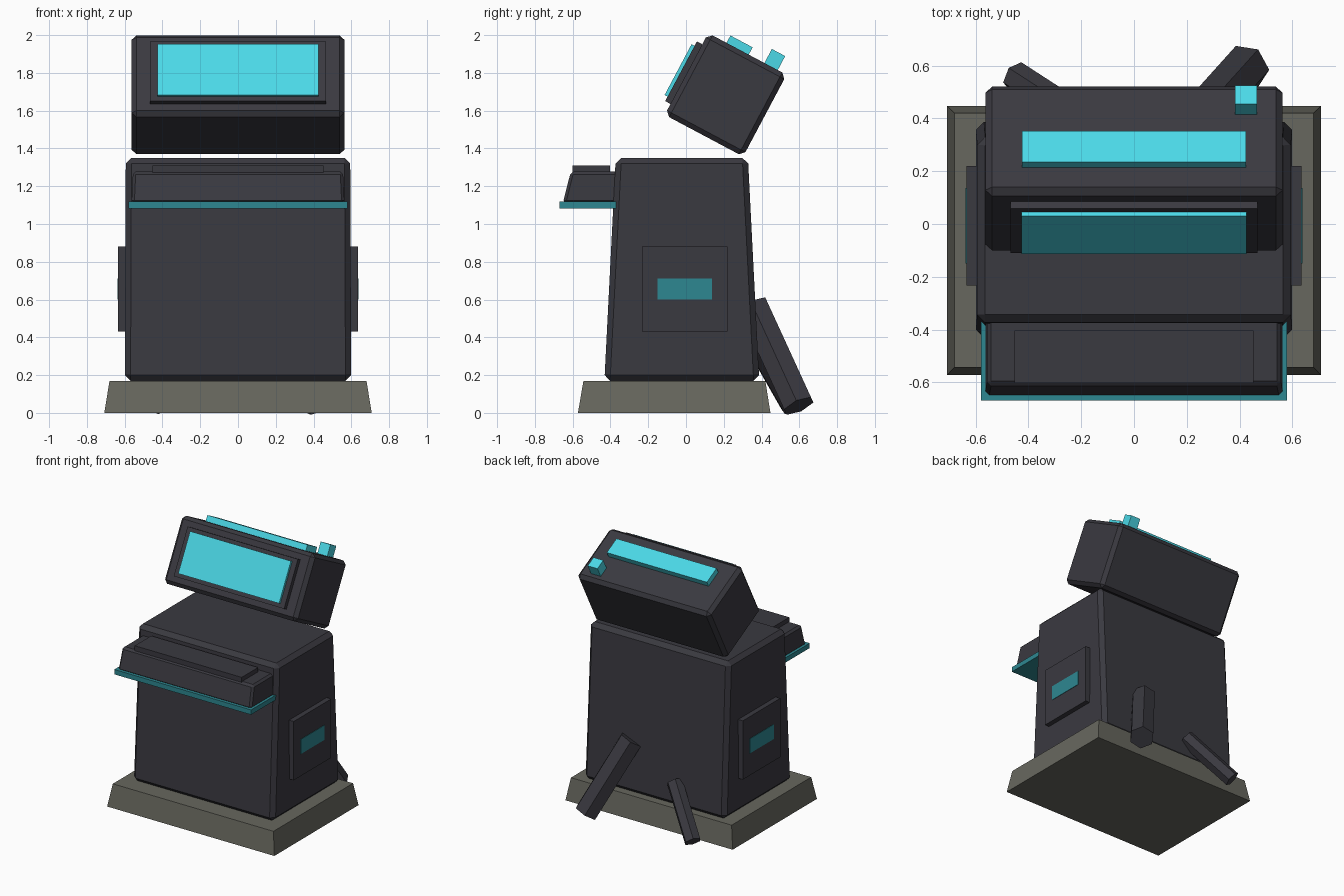
import bpy, bmesh, math
from mathutils import Matrix, Vector

if "Cube" in bpy.data.objects:
    bpy.data.objects.remove(bpy.data.objects["Cube"])


def material(name, rgb):
    m = bpy.data.materials.new(name)
    m.diffuse_color = (*rgb, 1)
    m.use_nodes = True
    m.node_tree.nodes["Principled BSDF"].inputs["Base Color"].default_value = m.diffuse_color
    return m


CASE = material("dark_casing", (0.042, 0.041, 0.051))
STONE = material("grey_plinth", (0.135, 0.135, 0.112))
GLOW = material("bright_cyan", (0.070, 0.69, 0.80))
TEAL = material("dim_teal", (0.027, 0.245, 0.285))


def block(name, mat, low, high, bevel=0, matrix=None):
    """Tapered box: low and high are (half width, y front, y back, z), centred on x."""
    return solid(name, mat, [(-low[0], low[0], *low[1:]), (-high[0], high[0], *high[1:])], bevel, matrix)


def box(name, mat, xs, ys, zs, bevel=0, matrix=None):
    return solid(name, mat, [(*xs, *ys, zs[0]), (*xs, *ys, zs[1])], bevel, matrix)


def solid(name, mat, rings, bevel, matrix):
    bm = bmesh.new()
    loops = [[bm.verts.new(p) for p in ((a, c, z), (b, c, z), (b, d, z), (a, d, z))]
             for a, b, c, d, z in rings]
    return finish(name, mat, bm, loops, bevel, matrix)


def finish(name, mat, bm, loops, bevel=0, matrix=None):
    lo, hi = loops
    n = len(lo)
    bm.faces.new(lo[::-1])
    bm.faces.new(hi)
    for i in range(n):
        j = (i + 1) % n
        bm.faces.new((lo[i], lo[j], hi[j], hi[i]))
    bmesh.ops.recalc_face_normals(bm, faces=bm.faces)
    me = bpy.data.meshes.new(name)
    bm.to_mesh(me)
    bm.free()
    me.materials.append(mat)
    ob = bpy.data.objects.new(name, me)
    bpy.context.collection.objects.link(ob)
    if matrix:
        ob.matrix_world = matrix
    if bevel:
        mod = ob.modifiers.new("chamfer", "BEVEL")
        mod.width, mod.segments, mod.limit_method = bevel, 1, 'NONE'
    return ob


def strut(name, bottom, top, radius, corner):
    """Six-sided rod; corner is the direction of its first edge."""
    b, t = Vector(bottom), Vector(top)
    axis = (t - b).normalized()
    u = Vector(corner)
    u = (u - axis * u.dot(axis)).normalized()
    v = axis.cross(u)
    bm = bmesh.new()
    loops = [[bm.verts.new(c + radius * (u * math.cos(k * math.pi / 3) + v * math.sin(k * math.pi / 3)))
              for k in range(6)] for c in (b, t)]
    return finish(name, CASE, bm, loops)


# Plinth and cabinet
block("plinth", STONE, (0.708, -0.572, 0.447, 0), (0.68, -0.543, 0.42, 0.17))
block("cabinet", CASE, (0.599, -0.432, 0.388, 0.17), (0.594, -0.372, 0.328, 1.35), 0.03)

# Side panels with teal plates
for side, s in (("left", -1), ("right", 1)):
    box(side + "_panel", CASE, sorted((s * 0.55, s * 0.635)), (-0.233, 0.22), (0.43, 0.88))
    box(side + "_panel_plate", TEAL, sorted((s * 0.632, s * 0.638)), (-0.15, 0.137), (0.6, 0.712))

# Control shelf at the front
block("shelf", CASE, (0.564, -0.652, -0.34, 1.11), (0.556, -0.61, -0.34, 1.277), 0.015)
box("shelf_lip", TEAL, (-0.579, 0.579), (-0.669, -0.36), (1.083, 1.12))
box("shelf_pad", CASE, (-0.453, 0.453), (-0.602, -0.403), (1.26, 1.31))

# Tilted head with screen, top bar and knob
tilt = Matrix.Translation((0, 0.21, 1.684)) @ Matrix.Rotation(math.radians(-28), 4, 'X')
box("head", CASE, (-0.563, 0.563), (-0.235, 0.235), (-0.245, 0.245), 0.026, tilt)
box("screen_frame", CASE, (-0.467, 0.467), (-0.267, -0.22), (-0.18, 0.178), 0, tilt)
box("screen", GLOW, (-0.427, 0.427), (-0.285, -0.26), (-0.153, 0.152), 0, tilt)
box("top_bar", GLOW, (-0.424, 0.424), (-0.125, 0.008), (0.23, 0.289), 0, tilt)
box("knob", GLOW, (0.382, 0.465), (0.102, 0.182), (0.23, 0.329), 0, tilt)

# Six-sided rear struts
strut("large_rear_strut", (0.428, 0.597, 0.037), (0.21, 0.355, 0.565), 0.09, (1, 0, 0))
strut("small_rear_strut", (-0.448, 0.558, 0.035), (-0.17, 0.378, 0.35), 0.06, (0.16, 1, 0))
